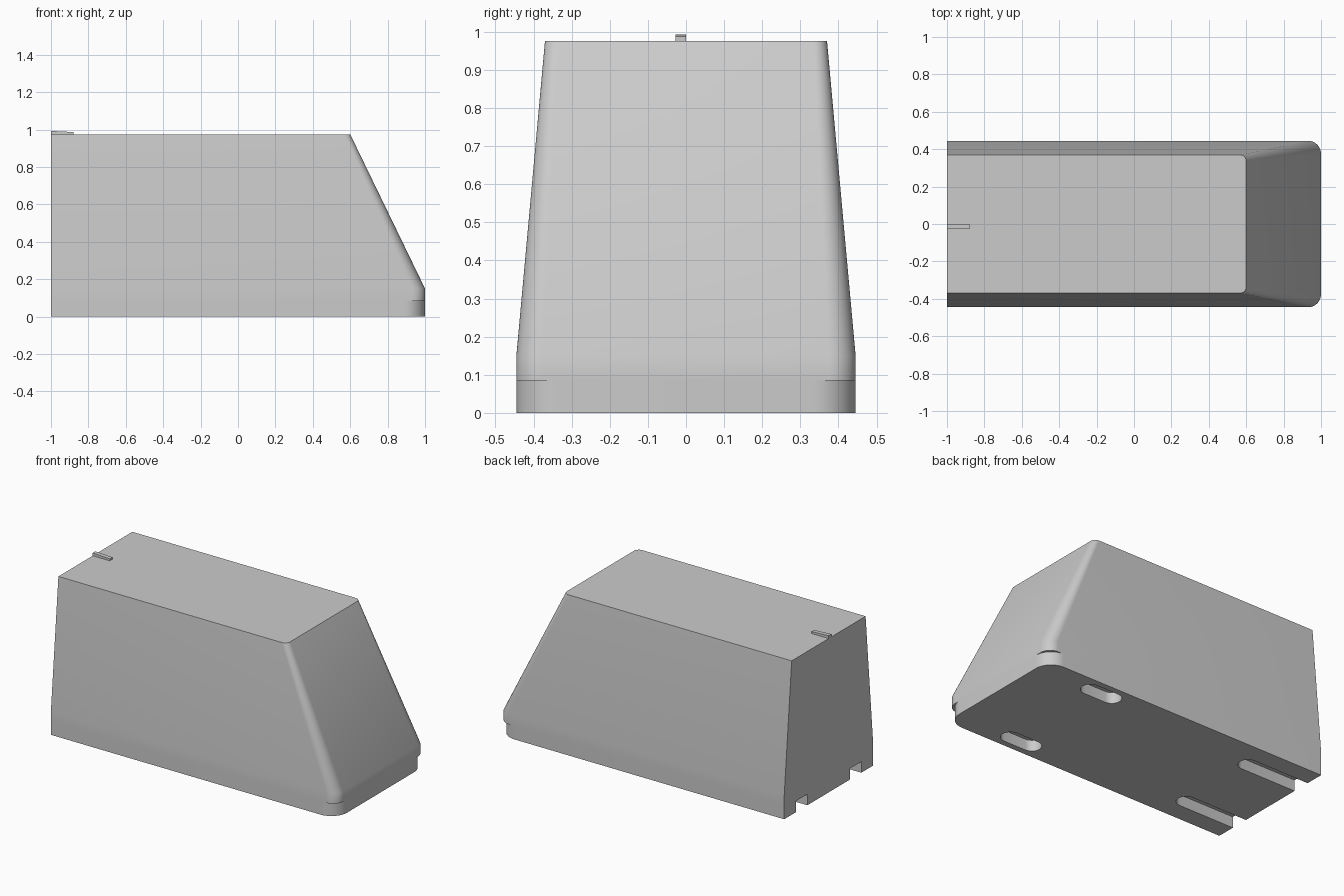
import bpy, bmesh
from math import sin, cos, pi, radians

cube = bpy.data.objects.get("Cube")
if cube:
    bpy.data.objects.remove(cube, do_unlink=True)

BACK = -1.0
HALF = 0.445      # half width of the foot
LEDGE = 0.085     # height of the foot under the shell
SLOT_DEPTH = 0.07
SLOT_R = 0.057

grey = bpy.data.materials.new("grey_plastic")
grey.use_nodes = True
colour = (0.6, 0.6, 0.6, 1)
grey.diffuse_color = colour
grey.node_tree.nodes["Principled BSDF"].inputs["Base Color"].default_value = colour


def outline(front, half, radius, steps=12):
    """Plan outline: square at the back, rounded at both front corners."""
    pts = [(BACK, -half)]
    for side, start in ((-1, -pi / 2), (1, 0)):
        for i in range(steps + 1):
            a = start + pi / 2 * i / steps
            pts.append((front - radius + radius * cos(a),
                        side * (half - radius) + radius * sin(a)))
    return pts + [(BACK, half)]


def capsule(x0, x1, y, radius, steps=12):
    """Plan outline of a slot with round ends."""
    pts = []
    for cx, start in ((x1 - radius, -pi / 2), (x0 + radius, pi / 2)):
        for i in range(steps + 1):
            a = start + pi * i / steps
            pts.append((cx + radius * cos(a), y + radius * sin(a)))
    return pts


def loft(name, sections):
    """Closed solid through stacked (outline, height) sections."""
    bm = bmesh.new()
    rings = [[bm.verts.new((x, y, z)) for x, y in pts] for pts, z in sections]
    for low, high in zip(rings, rings[1:]):
        n = len(low)
        for i in range(n):
            j = (i + 1) % n
            bm.faces.new((low[i], low[j], high[j], high[i]))
    bm.faces.new(rings[0][::-1])
    bm.faces.new(rings[-1])
    bmesh.ops.recalc_face_normals(bm, faces=bm.faces)
    mesh = bpy.data.meshes.new(name)
    bm.to_mesh(mesh)
    bm.free()
    mesh.materials.append(grey)
    obj = bpy.data.objects.new(name, mesh)
    bpy.context.collection.objects.link(obj)
    return obj


def smooth(obj):
    bpy.ops.object.select_all(action='DESELECT')
    obj.select_set(True)
    bpy.context.view_layer.objects.active = obj
    bpy.ops.object.shade_smooth_by_angle(angle=radians(30))


# Tapered shell with a sloping nose
shell = loft("shell", [(outline(1.0, HALF, 0.07), LEDGE),
                       (outline(1.0, HALF, 0.07), 0.15),
                       (outline(0.6, 0.37, 0.035), 0.975)])
smooth(shell)

# Foot with rounder corners, cut by mounting slots from below
foot = loft("foot", [(outline(1.0, HALF, 0.11), 0), (outline(1.0, HALF, 0.11), LEDGE)])
cutters = []
for side in (-1, 1):
    for x0, x1, y in ((0.4, 0.67, 0.35), (-1.2, -0.553, 0.27)):
        pts = capsule(x0, x1, side * y, SLOT_R)
        cutters.append(loft("slot_cutter", [(pts, -0.05), (pts, SLOT_DEPTH)]))
for cutter in cutters:
    mod = foot.modifiers.new("slot", 'BOOLEAN')
    mod.operation = 'DIFFERENCE'
    mod.solver = 'EXACT'
    mod.object = cutter
    bpy.context.view_layer.objects.active = foot
    bpy.ops.object.modifier_apply(modifier=mod.name)
for cutter in cutters:
    bpy.data.objects.remove(cutter, do_unlink=True)
smooth(foot)

# Small wedge tab at the back of the roof
tab = loft("roof_tab", [([(BACK, -0.027), (-0.88, -0.027), (-0.88, 0), (BACK, 0)], z)
                        for z in (0.974, 0.993)])
for v in tab.data.vertices:
    if v.co.x > -0.9 and v.co.z > 0.98:
        v.co.z = 0.987
